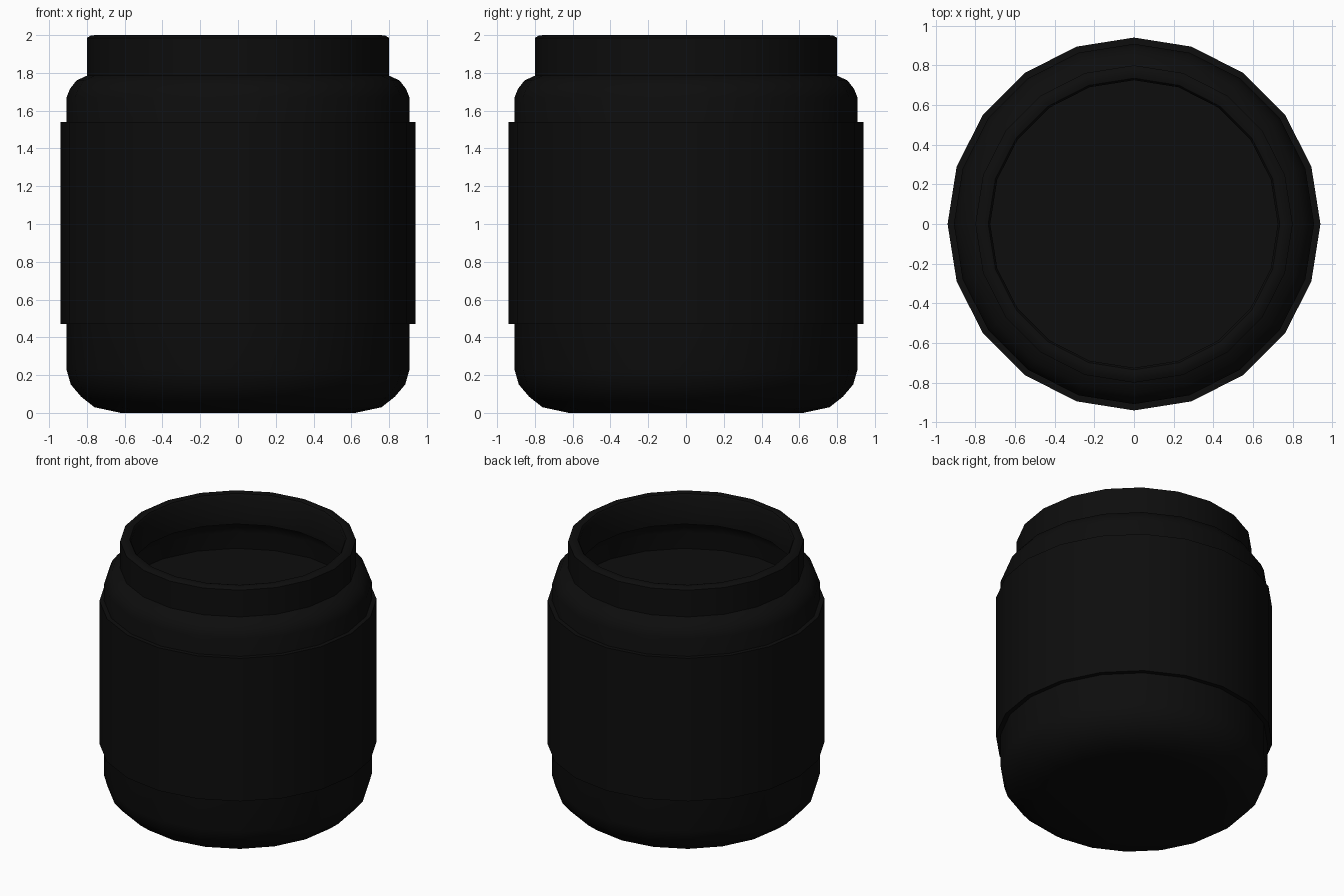
import bpy, bmesh, math

if "Cube" in bpy.data.objects:
    bpy.data.objects.remove(bpy.data.objects["Cube"])

SIDES = 20


def material(name, value):
    m = bpy.data.materials.new(name)
    m.diffuse_color = (value, value, value, 1)
    m.use_nodes = True
    m.node_tree.nodes["Principled BSDF"].inputs["Base Color"].default_value = m.diffuse_color
    return m


black = material("black", 0.004)


def lathe(name, profile, mat, closed=False):
    """Spin a (radius, height) profile around z; radius 0 makes a pole."""
    bm = bmesh.new()
    rings = []
    for r, z in profile:
        if r == 0:
            rings.append([bm.verts.new((0, 0, z))] * SIDES)
        else:
            rings.append([bm.verts.new((r * math.cos(2 * math.pi * i / SIDES),
                                        r * math.sin(2 * math.pi * i / SIDES), z))
                          for i in range(SIDES)])
    pairs = list(zip(rings, rings[1:]))
    if closed:
        pairs.append((rings[-1], rings[0]))
    for a, b in pairs:
        for i in range(SIDES):
            j = (i + 1) % SIDES
            bm.faces.new(list(dict.fromkeys((a[i], a[j], b[j], b[i]))))
    bmesh.ops.recalc_face_normals(bm, faces=bm.faces[:])
    mesh = bpy.data.meshes.new(name)
    bm.to_mesh(mesh)
    bm.free()
    mesh.materials.append(mat)
    ob = bpy.data.objects.new(name, mesh)
    bpy.context.collection.objects.link(ob)
    bpy.ops.object.select_all(action='DESELECT')
    ob.select_set(True)
    bpy.context.view_layer.objects.active = ob
    bpy.ops.object.shade_smooth_by_angle(angle=math.radians(35))
    return ob


# Jar: rounded base, shoulder, neck, rim, then the hollow inside
lathe("jar", [
    (0, 0), (0.62, 0), (0.76, 0.03), (0.83, 0.085), (0.885, 0.15), (0.908, 0.23),
    (0.908, 1.67), (0.89, 1.715), (0.855, 1.76), (0.80, 1.785),
    (0.80, 1.985), (0.78, 1.997), (0.755, 2.0), (0.735, 1.995), (0.725, 1.98),
    (0.725, 1.77), (0.80, 1.74), (0.84, 1.70), (0.855, 1.65),
    (0.855, 0.25), (0.82, 0.16), (0.73, 0.09), (0.60, 0.06), (0, 0.06)], black)

# Contents filling the jar up to the label's top edge
lathe("contents", [
    (0, 0.07), (0.60, 0.07), (0.72, 0.10), (0.81, 0.17), (0.85, 0.25),
    (0.85, 1.53), (0, 1.53)], black)

# Wrap-around label
lathe("label", [(0.94, 0.47), (0.94, 1.54), (0.90, 1.54), (0.90, 0.47)],
      black, closed=True)
